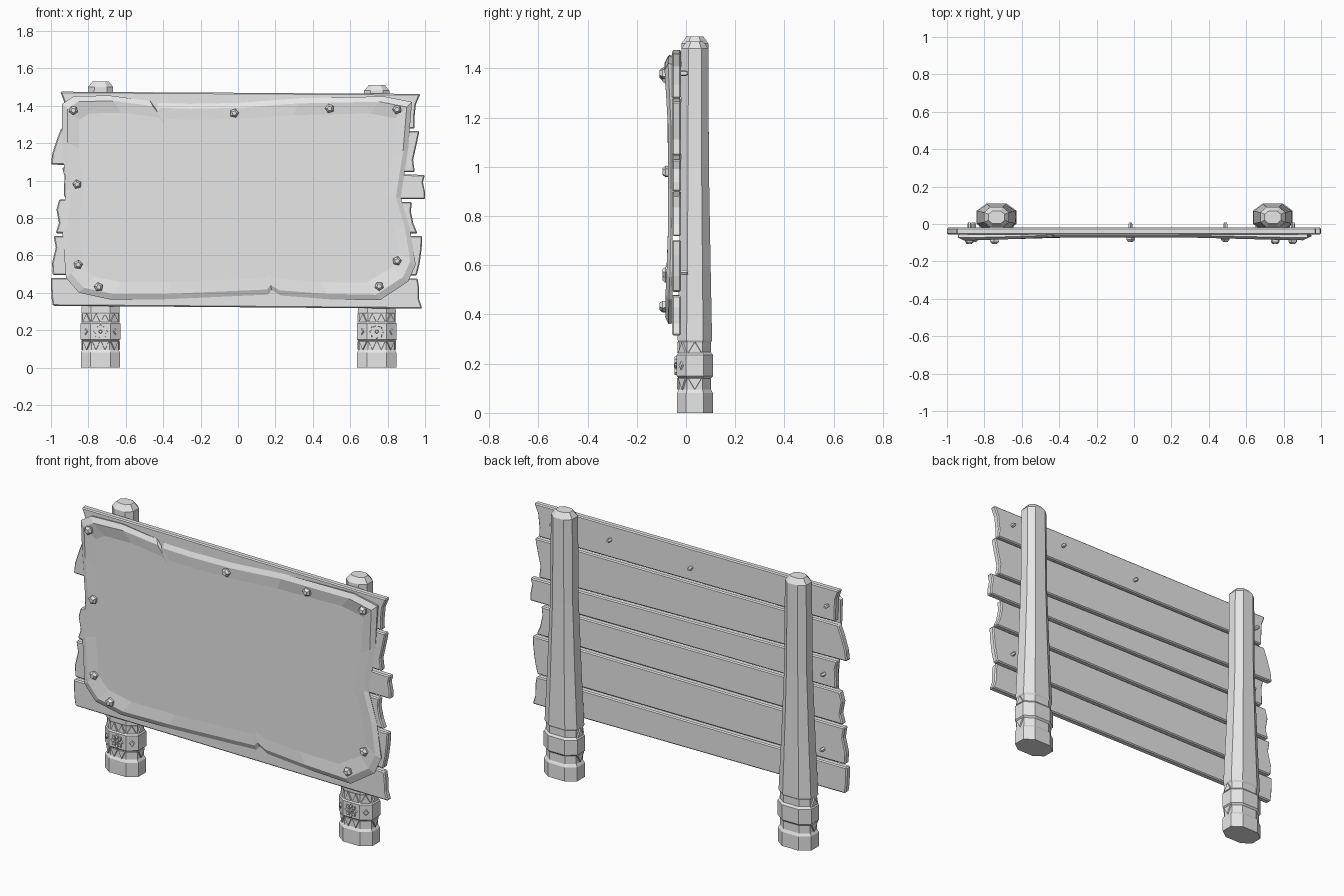
import bpy, bmesh, math, random
from mathutils import Vector

if "Cube" in bpy.data.objects:
    bpy.data.objects.remove(bpy.data.objects["Cube"])
random.seed(4)

grey = bpy.data.materials.new("plain grey")
grey.use_nodes = True
colour = (0.8, 0.8, 0.8, 1)
grey.diffuse_color = colour
grey.node_tree.nodes["Principled BSDF"].inputs["Base Color"].default_value = colour


def loft(bm, loops):
    """Skin a stack of equal-sized loops and cap both ends."""
    rings = [[bm.verts.new(p) for p in loop] for loop in loops]
    n = len(rings[0])
    for a, b in zip(rings, rings[1:]):
        for i in range(n):
            j = (i + 1) % n
            bm.faces.new((a[i], a[j], b[j], b[i]))
    bm.faces.new(rings[0][::-1])
    bm.faces.new(rings[-1])


def finish(bm, name, bevel=0):
    bmesh.ops.recalc_face_normals(bm, faces=bm.faces)
    mesh = bpy.data.meshes.new(name)
    bm.to_mesh(mesh)
    bm.free()
    mesh.materials.append(grey)
    obj = bpy.data.objects.new(name, mesh)
    bpy.context.collection.objects.link(obj)
    if bevel:
        mod = obj.modifiers.new("worn edges", "BEVEL")
        mod.width = bevel
        mod.segments = 1
        mod.limit_method = "ANGLE"
    return obj


# Posts: chamfered section, carved foot, tapering shaft, bevelled cap
POST_Y = 0.036
PROFILE = [(0, .105, .073), (.08, .105, .073), (.095, .096, .065), (.14, .096, .065),
           (.15, .106, .074), (.235, .106, .074), (.247, .096, .065), (.285, .096, .065),
           (.295, .102, .07), (.6, .087, .064), (1.0, .071, .057), (1.5, .067, .055),
           (1.53, .043, .034)]


def section(x, z, hx, hy):
    fx, fy = hx * 0.5, hy * 0.48
    pts = [(-fx, -hy), (fx, -hy), (hx, -fy), (hx, fy),
           (fx, hy), (-fx, hy), (-hx, fy), (-hx, -fy)]
    return [Vector((x + a, POST_Y + b, z)) for a, b in pts]


def plate(bm, origin, along, outline, depth, taper=1.0):
    """Raised plate on an upright panel; outline is in (along, up)."""
    out = Vector((along.y, -along.x, 0))
    up = Vector((0, 0, 1))
    base = [origin + along * a + up * b - out * 0.004 for a, b in outline]
    top = [origin + (along * a + up * b) * taper + out * depth for a, b in outline]
    loft(bm, [base, top])


def carve(bm, x):
    low = section(x, 0, .096, .065)
    band = section(x, 0.192, .106, .074)
    # Zigzag teeth on the front, corner and side panels
    for k, count in ((6, 1), (7, 1), (0, 2), (1, 1), (2, 1)):
        a, b = low[k], low[(k + 1) % 8]
        along = (b - a).normalized()
        w = (b - a).length / count
        for i in range(count):
            for z, s in ((.118, -1), (.266, 1)):
                mid = a + along * w * (i + .5) + Vector((0, 0, z))
                h = .026 * s
                plate(bm, mid, along, [(-w / 2, -h), (w / 2, -h), (0, h)], .007, .85)
    # Diamonds on the corner panels
    for k in (7, 1):
        a, b = band[k], band[(k + 1) % 8]
        plate(bm, (a + b) / 2, (b - a).normalized(),
              [(-.018, 0), (0, -.022), (.018, 0), (0, .022)], .006, .6)
    # Rosette: hub and eight petals
    centre = (band[0] + band[1]) / 2
    right = Vector((1, 0, 0))
    turn = [i * math.tau / 8 for i in range(8)]
    plate(bm, centre, right, [(.011 * math.cos(t), .011 * math.sin(t)) for t in turn], .01, .7)
    for t in turn:
        petal = [(r * math.cos(t + d), r * math.sin(t + d))
                 for r, d in ((.012, 0), (.03, -.32), (.04, 0), (.03, .32))]
        plate(bm, centre, right, petal, .008, .95)


for side, x, drop in (("right", -.735, 0), ("left", .742, .02)):
    bm = bmesh.new()
    loft(bm, [section(x, z - (drop if z > 1.4 else 0), hx, hy) for z, hx, hy in PROFILE])
    finish(bm, side + "_post")
    bm = bmesh.new()
    carve(bm, x)
    finish(bm, side + "_post_carving")

# Planks: end heights (left low, high, right low, high), then end x (low, high)
PLANKS = [(1.292, 1.475, 1.278, 1.463, -.925, -.95, .945, .975),
          (1.085, 1.28, 1.045, 1.265, -1, -.945, .945, .97),
          (.912, 1.07, .9, 1.03, -.93, -.94, 1, 1),
          (.718, .9, .718, .885, -.975, -.955, .96, .93),
          (.495, .703, .492, .703, -.99, -.985, .955, .985),
          (.33, .48, .315, .477, -.99, -1, .985, .96)]
for n, (l0, l1, r0, r1, xl0, xl1, xr0, xr1) in enumerate(PLANKS):
    def end(x0, z0, x1, z1, sign):
        pts = [(x0, z0)]
        for f in (.3, .7):
            x = x0 + (x1 - x0) * f + sign * random.uniform(-.018, .012)
            pts.append((max(-1, min(1, x)), z0 + (z1 - z0) * f))
        return pts + [(x1, z1)]
    outline = end(xr0, r0, xr1, r1, 1) + end(xl0, l0, xl1, l1, -1)[::-1]
    bm = bmesh.new()
    loft(bm, [[(x, y, z) for x, z in outline] for y in (-.056, -.02)])
    finish(bm, f"plank_{n + 1}", .006)

# Sheet: ragged outline with sloped rim and lifted corners
OUTLINE = [(-.94, 1.41), (-.88, 1.45), (-.69, 1.455), (-.47, 1.425), (-.44, 1.385),
           (-.43, 1.415), (-.26, 1.41), (0, 1.415), (.33, 1.44), (.78, 1.45), (.93, 1.42),
           (.91, 1.17), (.87, .91), (.92, .74), (.95, .55), (.91, .46), (.76, .36),
           (.49, .365), (.23, .385), (.18, .415), (.16, .39), (-.39, .365), (-.69, .365),
           (-.85, .40), (-.92, .48), (-.94, .74), (-.92, .95), (-.94, 1.22)]


def sheet_ring(inset, y, lift):
    ring = []
    for x, z in OUTLINE:
        corner = max(0, abs(x) / .93 + abs(z - .91) / .52 - 1.55) / .4
        ring.append((x * (1 - inset / .93), y - lift * min(1, corner),
                     .91 + (z - .91) * (1 - inset / .53)))
    return ring


bm = bmesh.new()
loft(bm, [sheet_ring(.004, -.055, 0), sheet_ring(0, -.061, .012),
          sheet_ring(.028, -.073, .014), sheet_ring(.09, -.07, 0)])
finish(bm, "sheet")

# Nails: five-sided heads with shanks through the planks
NAILS = [(-.88, 1.375), (-.02, 1.36), (.49, 1.385), (.85, 1.38), (-.86, .98),
         (-.855, .55), (-.745, .43), (.85, .57), (.755, .435)]
bm = bmesh.new()
for x, z in NAILS:
    lift = .012 if abs(x) > .7 and abs(z - .91) > .4 else 0
    spin = random.uniform(0, 1)
    loft(bm, [[(x + r * math.cos(spin + i * math.tau / 5), y,
                z + r * math.sin(spin + i * math.tau / 5)) for i in range(5)]
              for y, r in ((.008, .007), (0, .011), (-.068, .011), (-.07 - lift, .024),
                           (-.083 - lift, .025), (-.096 - lift, .013))])
finish(bm, "nails")
